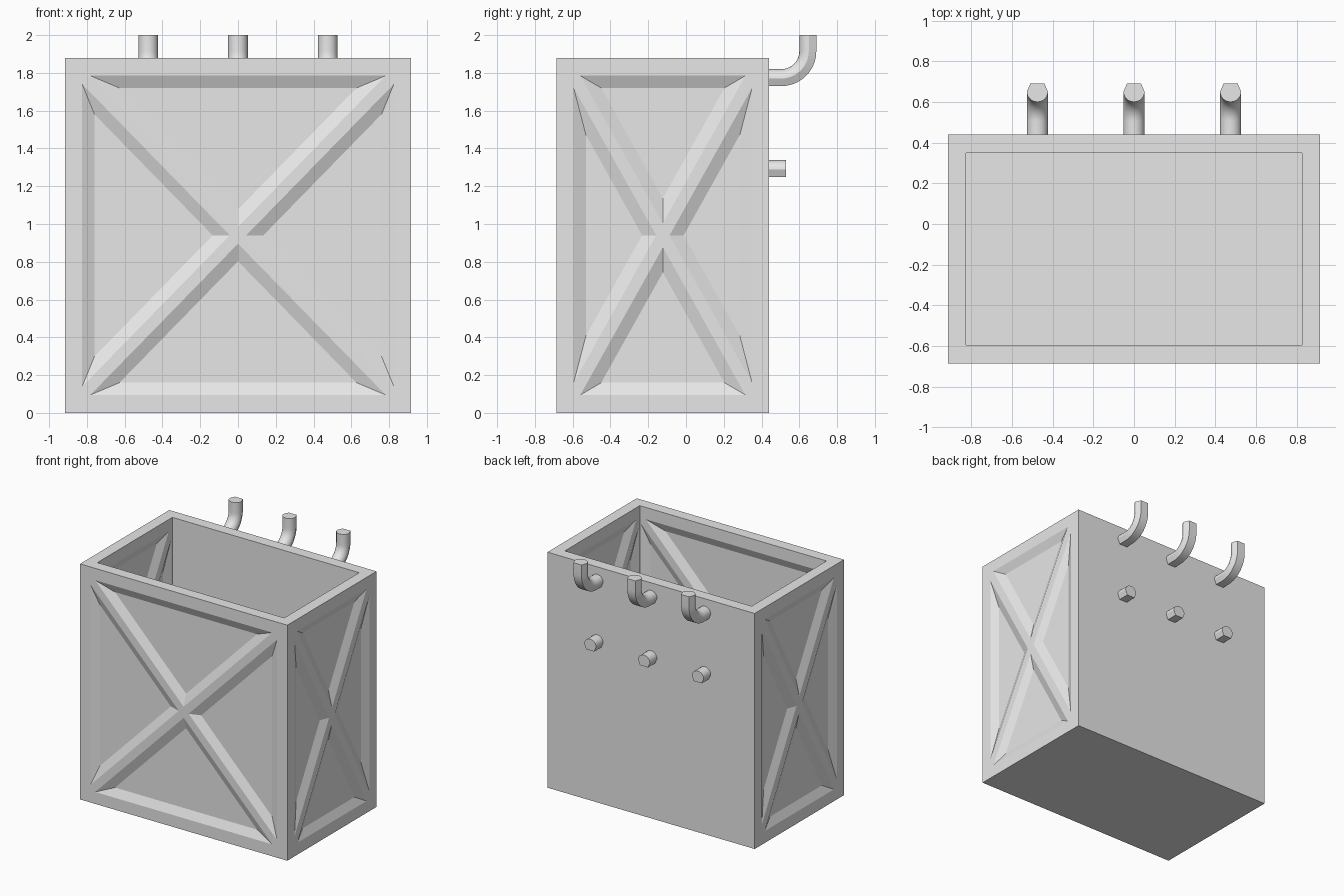
import bpy, bmesh, math
from mathutils import Vector

if "Cube" in bpy.data.objects:
    bpy.data.objects.remove(bpy.data.objects["Cube"])

grey = bpy.data.materials.new("plain grey")
grey.use_nodes = True
grey.diffuse_color = (0.8, 0.8, 0.8, 1)
grey.node_tree.nodes["Principled BSDF"].inputs["Base Color"].default_value = (0.8, 0.8, 0.8, 1)

HALF_X, FRONT, BACK, TOP = 0.915, -0.685, 0.44, 1.88
WALL, BAR, SLOPE, DEPTH, LIP = 0.09, 0.031, 0.065, 0.03, 0.002


def make_object(name, bm):
    bmesh.ops.recalc_face_normals(bm, faces=bm.faces[:])
    mesh = bpy.data.meshes.new(name)
    bm.to_mesh(mesh)
    bm.free()
    mesh.materials.append(grey)
    obj = bpy.data.objects.new(name, mesh)
    bpy.context.collection.objects.link(obj)
    return obj


def inset(points, amounts):
    """Move each edge of a counter-clockwise polygon inward by its amount."""
    lines = []
    for i, a in enumerate(points):
        d = (points[(i + 1) % len(points)] - a).normalized()
        n = Vector((-d.y, d.x))
        lines.append((n, n.dot(a) + amounts[i]))
    out = []
    for i in range(len(lines)):
        (n1, c1), (n2, c2) = lines[i - 1], lines[i]
        det = n1.x * n2.y - n1.y * n2.x
        out.append(Vector(((c1 * n2.y - c2 * n1.y) / det, (n1.x * c2 - n2.x * c1) / det)))
    return out


def cut_panel(bm, u0, u1, v0, v1, place):
    """Four sloped triangular pockets that leave a crossed brace standing."""
    corners = [Vector(c) for c in ((u0, v0), (u1, v0), (u1, v1), (u0, v1))]
    centre = Vector(((u0 + u1) / 2, (v0 + v1) / 2))
    for i in range(4):
        tri = inset([corners[i], corners[(i + 1) % 4], centre], (0, BAR, BAR))
        rings = []
        for d in (-LIP, DEPTH):
            ring = inset(tri, [d * SLOPE / DEPTH if d < 0 else SLOPE] * 3)
            rings.append([bm.verts.new(place(p.x, p.y, d)) for p in ring])
        bm.faces.new(rings[0])
        bm.faces.new(rings[1])
        for k in range(3):
            j = (k + 1) % 3
            bm.faces.new((rings[0][k], rings[0][j], rings[1][j], rings[1][k]))


# Open-topped bin
bm = bmesh.new()
bmesh.ops.create_cube(bm, size=1)
for v in bm.verts:
    v.co = (v.co.x * 2 * HALF_X, v.co.y * (BACK - FRONT) + (BACK + FRONT) / 2, (v.co.z + 0.5) * TOP)
top = max(bm.faces, key=lambda f: f.calc_center_median().z)
bmesh.ops.inset_region(bm, faces=[top], thickness=WALL, use_even_offset=True)
walls = bmesh.ops.extrude_discrete_faces(bm, faces=[top])["faces"]
bmesh.ops.translate(bm, verts=walls[0].verts[:], vec=(0, 0, WALL - TOP))
bin_body = make_object("bin_body", bm)

# Pockets on both sides of the front and side walls
bm = bmesh.new()
x_in, y_in, low, high = HALF_X - WALL, FRONT + WALL, 0.095, TOP - 0.095
gap = 0.01
cut_panel(bm, -x_in, x_in, low, high, lambda u, v, d: (u, FRONT + d, v))
cut_panel(bm, gap - x_in, x_in - gap, low + gap, high, lambda u, v, d: (u, y_in - d, v))
for s in (-1, 1):
    cut_panel(bm, y_in, BACK - WALL, low, high, lambda u, v, d: (s * (HALF_X - d), u, v))
    cut_panel(bm, y_in + gap, BACK - WALL - gap, low + gap, high,
              lambda u, v, d: (s * (x_in + d), u, v))
cutter = make_object("pocket_cutter", bm)
cutter.hide_render = True
mod = bin_body.modifiers.new("pockets", "BOOLEAN")
mod.operation, mod.solver, mod.object = "DIFFERENCE", "EXACT", cutter
bpy.context.view_layer.objects.active = bin_body
bin_body.select_set(True)
bpy.ops.object.modifier_apply(modifier=mod.name)
bpy.data.objects.remove(cutter)

# Rod section: round on the inner side, flat on the outer side
section = [(0.052 * math.cos(a * math.pi / 12), 0.05 * math.sin(a * math.pi / 12)) for a in range(13)]
section += [(-0.035, -0.04), (0.035, -0.04)]


def rod(name, x, path):
    """Sweep the section along (y, z, turn) stations."""
    bm = bmesh.new()
    rings = []
    for y, z, turn in path:
        ny, nz = -math.sin(turn), math.cos(turn)
        rings.append([bm.verts.new((x + u, y + v * ny, z + v * nz)) for u, v in section])
    for a, b in zip(rings, rings[1:]):
        for i in range(len(section)):
            j = (i + 1) % len(section)
            bm.faces.new((a[i], a[j], b[j], b[i]))
    bm.faces.new(rings[0])
    bm.faces.new(rings[-1])
    obj = make_object(name, bm)
    bpy.ops.object.select_all(action="DESELECT")
    obj.select_set(True)
    bpy.context.view_layer.objects.active = obj
    bpy.ops.object.shade_smooth_by_angle(angle=math.radians(30))


# Hanging hooks and support pegs on the back
bend = 0.145
hook_path = [(BACK - 0.01, 1.77, 0)]
for i in range(11):
    t = math.pi / 2 * i / 10
    hook_path.append((0.505 + bend * math.sin(t), 1.77 + bend * (1 - math.cos(t)), t))
hook_path.append((0.65, 2.0, math.pi / 2))
for side, x in (("right", -0.475), ("middle", 0), ("left", 0.475)):
    rod(side + "_hook", x, hook_path)
    rod(side + "_peg", x, [(BACK - 0.01, 1.288, 0), (0.53, 1.288, 0)])
